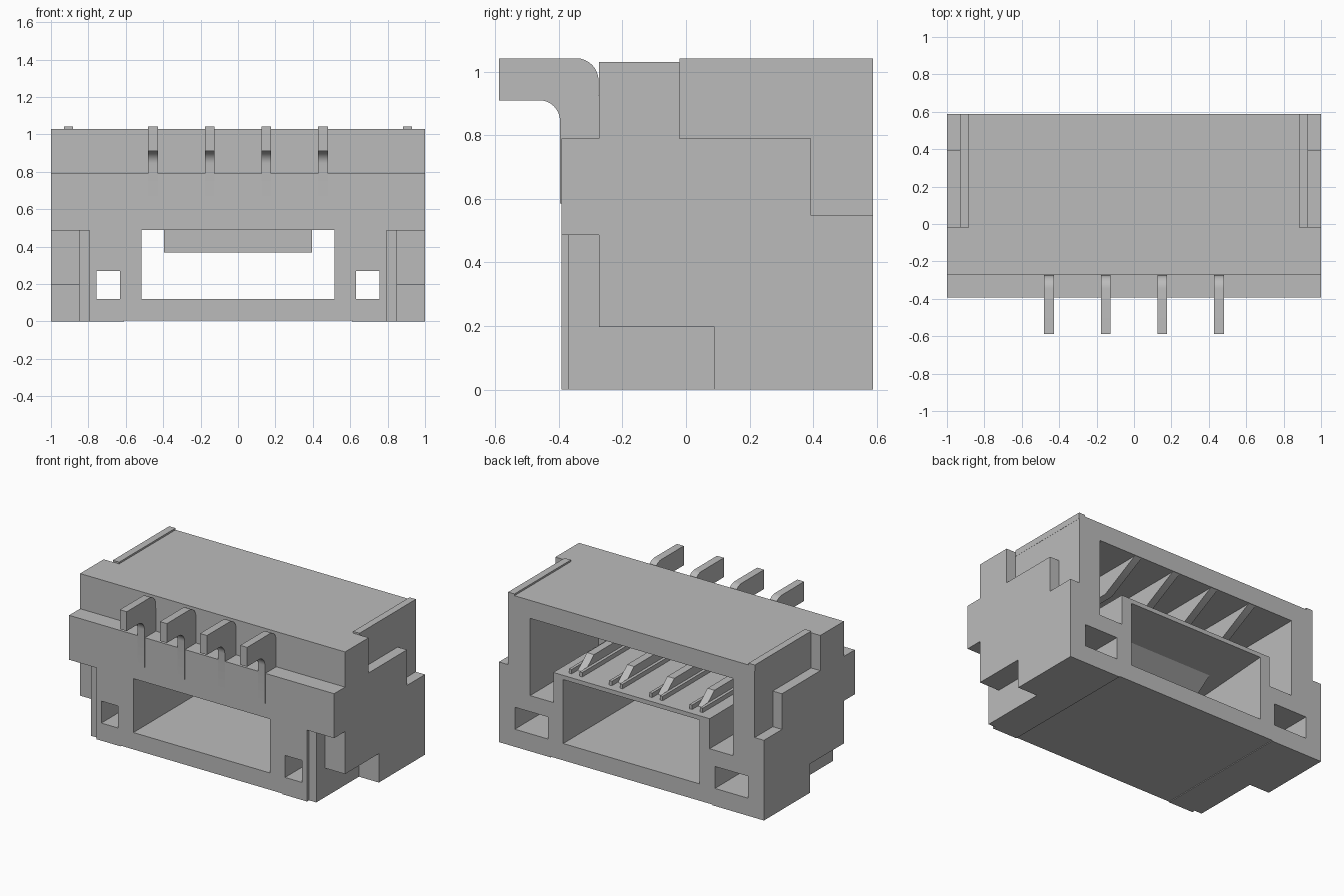
import bpy
import bmesh
from math import sin, cos, radians

if "Cube" in bpy.data.objects:
    bpy.data.objects.remove(bpy.data.objects["Cube"], do_unlink=True)

grey = bpy.data.materials.new("plain grey")
grey.use_nodes = True
grey.diffuse_color = (0.5, 0.5, 0.5, 1)
grey.node_tree.nodes["Principled BSDF"].inputs["Base Color"].default_value = (0.5, 0.5, 0.5, 1)

BACK = 0.588
FRONT = -0.392
OUT = 1.2  # safe overshoot for cutters


def prism(name, profile, x0, x1):
    """Extrude a (y, z) profile from x0 to x1."""
    bm = bmesh.new()
    face = bm.faces.new([bm.verts.new((x0, y, z)) for y, z in profile])
    new = bmesh.ops.extrude_face_region(bm, geom=[face])["geom"]
    moved = [v for v in new if isinstance(v, bmesh.types.BMVert)]
    bmesh.ops.translate(bm, verts=moved, vec=(x1 - x0, 0, 0))
    bmesh.ops.recalc_face_normals(bm, faces=bm.faces)
    mesh = bpy.data.meshes.new(name)
    bm.to_mesh(mesh)
    bm.free()
    mesh.materials.append(grey)
    obj = bpy.data.objects.new(name, mesh)
    bpy.context.collection.objects.link(obj)
    return obj


def rect(y0, y1, z0, z1):
    return [(y0, z0), (y1, z0), (y1, z1), (y0, z1)]


def activate(obj):
    bpy.ops.object.select_all(action="DESELECT")
    obj.select_set(True)
    bpy.context.view_layer.objects.active = obj


def cut(target, profile, x0, x1, mirror=False):
    """Subtract a prism, optionally on both sides."""
    spans = [(x0, x1), (-x1, -x0)] if mirror else [(x0, x1)]
    for a, b in spans:
        cutter = prism("cutter", profile, a, b)
        cutter.hide_render = True
        mod = target.modifiers.new("cut", "BOOLEAN")
        mod.operation = "DIFFERENCE"
        mod.solver = "EXACT"
        mod.object = cutter
        activate(target)
        bpy.ops.object.modifier_apply(modifier=mod.name)
        bpy.data.objects.remove(cutter, do_unlink=True)


def arc(cy, cz, r, start, end, steps=8):
    angles = [radians(start + (end - start) * i / steps) for i in range(steps + 1)]
    return [(cy + r * cos(a), cz + r * sin(a)) for a in angles]


# Housing with a stepped front
housing = prism("housing", [(FRONT, 0), (BACK, 0), (BACK, 1.03), (-0.274, 1.03),
                            (-0.274, 0.79), (FRONT, 0.79)], -1, 1)

# Lower front corners: deep stepped notch plus a shallow relief beside it
cut(housing, [(-OUT, -OUT), (0.09, -OUT), (0.09, 0.197), (-0.274, 0.197),
              (-0.274, 0.487), (-OUT, 0.487)], 0.85, OUT, True)
cut(housing, rect(-OUT, -0.37, -OUT, 0.487), 0.795, OUT, True)

# Upper rear side notches
cut(housing, [(-0.02, OUT), (-0.02, 0.79), (0.393, 0.79), (0.393, 0.547),
              (OUT, 0.547), (OUT, OUT)], 0.93, OUT, True)

# Mating cavity: wide slot above the shelf and deeper side legs
cut(housing, rect(-0.15, OUT, 0.585, 0.907), -0.765, 0.765)
cut(housing, rect(-0.15, OUT, 0.38, 0.62), 0.59, 0.765, True)

# Lower window running right through, its ceiling falling to the front
cut(housing, [(-0.5, 0.12), (0.7, 0.12), (0.7, 0.562), (BACK, 0.556),
              (FRONT, 0.488), (-0.5, 0.488)], -0.515, 0.515)

# Small side holes, wider at the back
cut(housing, rect(-OUT, OUT, 0.12, 0.27), 0.63, 0.757, True)
cut(housing, rect(0.2, OUT, 0.12, 0.27), 0.63, 0.88, True)

# Shallow relief under the base
cut(housing, rect(-OUT, OUT, -0.1, 0.005), -0.61, 0.61)

# Ramped latch under the window ceiling
prism("latch_ramp", [(-0.15, 0.53), (-0.15, 0.368), (-0.02, 0.368),
                     (0.1, 0.43), (0.25, 0.533)], -0.395, 0.395)

# Top ridges along both ends
for side, x in (("left", 0.907), ("right", -0.907)):
    prism(side + "_top_ridge", rect(-0.02, BACK, 1.0, 1.042), x - 0.024, x + 0.024)

# Forked contacts with bent tails, and guide ribs on the shelf
fork = ([(-0.588, 0.91), (-0.588, 1.042)]
        + arc(-0.345, 0.972, 0.07, 90, 0)
        + [(-0.274, 0.906), (0.58, 0.906), (0.3, 0.76), (-0.14, 0.76),
           (-0.14, 0.67), (0.38, 0.67), (0.48, 0.586), (-0.396, 0.586)]
        + arc(-0.461, 0.845, 0.065, 0, 90))
for i in range(4):
    x = (i - 1.5) * 0.303
    contact = prism(f"contact_{i + 1}", fork, x - 0.026, x + 0.026)
    activate(contact)
    bpy.ops.object.shade_smooth_by_angle(angle=radians(30))
    for side in (-1, 1):
        c = x + side * 0.04
        prism(f"guide_rib_{i + 1}", rect(-0.15, 0.54, 0.58, 0.615), c - 0.01, c + 0.01)
